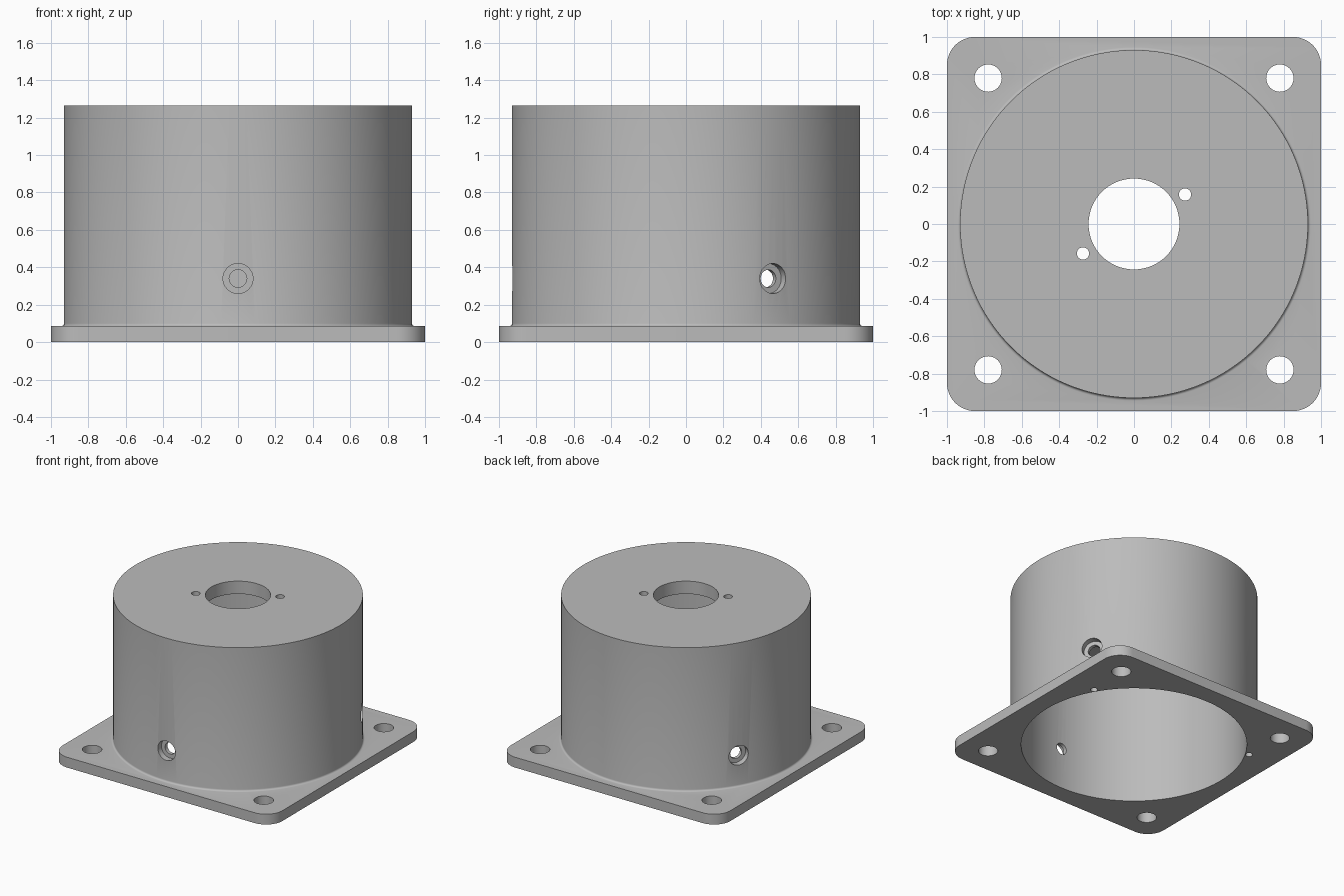
import bpy, bmesh, math
from mathutils import Matrix, Vector

if "Cube" in bpy.data.objects:
    bpy.data.objects.remove(bpy.data.objects["Cube"])

HEIGHT, FLANGE_T, ROOF_T = 1.265, 0.085, 0.105
R_OUT, R_IN = 0.93, 0.85

grey = bpy.data.materials.new("light grey")
grey.diffuse_color = (0.5, 0.5, 0.5, 1)
grey.use_nodes = True
grey.node_tree.nodes["Principled BSDF"].inputs["Base Color"].default_value = grey.diffuse_color


def to_object(name, bm):
    bmesh.ops.recalc_face_normals(bm, faces=bm.faces[:])
    mesh = bpy.data.meshes.new(name)
    bm.to_mesh(mesh)
    bm.free()
    mesh.materials.append(grey)
    ob = bpy.data.objects.new(name, mesh)
    bpy.context.collection.objects.link(ob)
    return ob


def prism(name, outline, z0, z1):
    bm = bmesh.new()
    face = bm.faces.new([bm.verts.new((x, y, z0)) for x, y in outline])
    top = bmesh.ops.extrude_face_region(bm, geom=[face])["geom"]
    bmesh.ops.translate(bm, vec=(0, 0, z1 - z0),
                        verts=[v for v in top if isinstance(v, bmesh.types.BMVert)])
    return to_object(name, bm)


def lathe(name, profile, segs):
    # closed solid of revolution about z, capped at both ends
    bm = bmesh.new()
    rings = [[bm.verts.new((r * math.cos(2 * math.pi * i / segs),
                            r * math.sin(2 * math.pi * i / segs), z))
              for i in range(segs)] for r, z in profile]
    for a, b in zip(rings, rings[1:]):
        for i in range(segs):
            j = (i + 1) % segs
            bm.faces.new((a[i], a[j], b[j], b[i]))
    bm.faces.new(rings[0])
    bm.faces.new(rings[-1])
    return to_object(name, bm)


def drill(name, r, start, end, segs=40):
    # round cutter between two points
    start, end = Vector(start), Vector(end)
    ob = lathe(name, [(r, 0), (r, (end - start).length)], segs)
    turn = (end - start).to_track_quat('Z', 'Y').to_matrix().to_4x4()
    ob.data.transform(Matrix.Translation(start) @ turn)
    return ob


def polar(r, deg, z):
    a = math.radians(deg)
    return (r * math.cos(a), r * math.sin(a), z)


def combine(target, other, operation):
    mod = target.modifiers.new(other.name, 'BOOLEAN')
    mod.operation, mod.solver, mod.object = operation, 'EXACT', other
    bpy.context.view_layer.objects.active = target
    bpy.ops.object.modifier_apply(modifier=mod.name)
    bpy.data.objects.remove(other)


# square flange with rounded corners
C = 0.15
outline = []
for k, (sx, sy) in enumerate([(1, 1), (-1, 1), (-1, -1), (1, -1)]):
    for i in range(13):
        a = math.radians(90 * k + 7.5 * i)
        outline.append((sx * (1 - C) + C * math.cos(a), sy * (1 - C) + C * math.sin(a)))
housing = prism("flanged_housing", outline, 0, FLANGE_T)

# drum with a small fillet at its foot
F = 0.015
foot = [(R_OUT + F - F * math.sin(math.radians(t)),
         FLANGE_T + F - F * math.cos(math.radians(t))) for t in (0, 22.5, 45, 67.5, 90)]
drum = lathe("drum", [(R_OUT + F, 0.03)] + foot + [(R_OUT, HEIGHT)], 128)
combine(housing, drum, 'UNION')

# hollow inside, open at the bottom
cutters = [drill("bore", R_IN, (0, 0, -0.1), (0, 0, HEIGHT - ROOF_T), 128)]

# flange bolt holes
for x in (-0.78, 0.78):
    for y in (-0.78, 0.78):
        cutters.append(drill("bolt_hole", 0.073, (x, y, -0.1), (x, y, 0.3)))

# shaft hole and two pin holes in the roof
cutters.append(drill("shaft_hole", 0.243, (0, 0, 1), (0, 0, 1.4), 64))
for deg in (30, 210):
    cutters.append(drill("pin_hole", 0.033, polar(0.315, deg, 1), polar(0.315, deg, 1.4), 24))

# three counterbored screw holes around the wall
for deg in (30, 150, 270):
    cutters.append(drill("screw_hole", 0.047, polar(0.7, deg, 0.34), polar(1.1, deg, 0.34)))
    cutters.append(drill("counterbore", 0.08, polar(0.88, deg, 0.34), polar(1.1, deg, 0.34)))

# small blind holes under the flange
for deg in (30, 150):
    cutters.append(drill("blind_hole", 0.027, polar(0.879, deg, -0.1), polar(0.879, deg, 0.17), 24))

for cutter in cutters:
    combine(housing, cutter, 'DIFFERENCE')

bpy.ops.object.select_all(action='DESELECT')
housing.select_set(True)
bpy.context.view_layer.objects.active = housing
bpy.ops.object.shade_smooth_by_angle(angle=math.radians(30))
